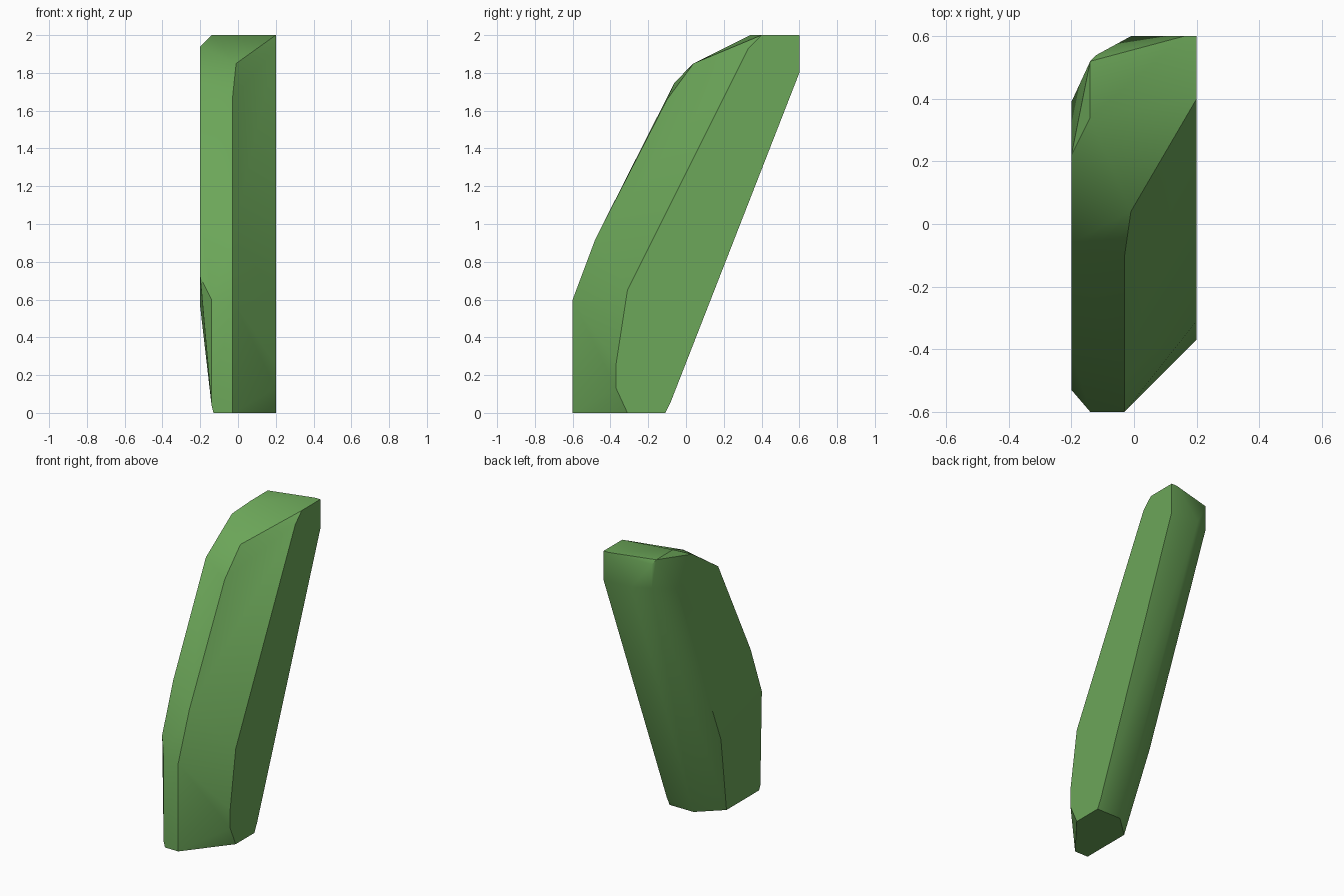
import bpy
import bmesh
import math

default_cube = bpy.data.objects.get("Cube")
if default_cube:
    bpy.data.objects.remove(default_cube, do_unlink=True)


def make_material(name, colour):
    material = bpy.data.materials.new(name)
    material.use_nodes = True
    material.diffuse_color = colour
    for node in material.node_tree.nodes:
        if node.type == "BSDF_PRINCIPLED":
            node.inputs["Base Color"].default_value = colour
    return material


def faceted_solid(name, sections, material):
    """Wrap a tight convex skin round outlines drawn at constant x."""
    mesh = bpy.data.meshes.new(name)
    solid = bpy.data.objects.new(name, mesh)
    bpy.context.collection.objects.link(solid)

    bm = bmesh.new()
    for x, outline in sections:
        for y, z in outline:
            bm.verts.new((x, y, z))
    bmesh.ops.convex_hull(bm, input=bm.verts[:], use_existing_faces=False)

    # Clear points left inside the skin, then merge flat triangles
    loose = [vert for vert in bm.verts if not vert.link_faces]
    bmesh.ops.delete(bm, geom=loose, context="VERTS")
    bmesh.ops.dissolve_limit(bm, angle_limit=math.radians(1.5),
                             verts=bm.verts[:], edges=bm.edges[:])
    bmesh.ops.recalc_face_normals(bm, faces=bm.faces[:])
    bm.to_mesh(mesh)
    bm.free()
    mesh.materials.append(material)
    return solid


# Flat cut side
flat_side = [(-.31, 0), (-.11, 0), (-.08, .06), (.6, 1.8), (.6, 2),
             (.4, 2), (.33, 1.93), (-.31, .65), (-.37, .26), (-.37, .13)]

# Ridges between the flat side and the outer side
front_ridge = [(-.6, 0), (-.6, .6), (-.48, .92), (-.1, 1.66)]
upper_ridge = [(.04, 1.85), (.6, 1.81)]
back_foot = [(-.11, 0)]
top_corner = [(.6, 2)]

# Chamfered edges of the outer side
back_shoulder = [(.54, 1.97), (.54, 1.81)]
foot_edge = [(-.6, 0), (-.25, 0)]
outer_chamfer = [(-.6, .04), (-.6, .6), (.34, 2), (.52, 2)]

# Outer side
outer_side = [(-.53, .72), (-.41, 1.05), (-.06, 1.75),
              (.22, 1.94), (.39, 1.77), (-.09, .56)]

sections = [(.2, flat_side), (.16, top_corner), (.02, back_foot),
            (-.01, upper_ridge), (-.03, front_ridge),
            (-.12, back_shoulder), (-.13, foot_edge),
            (-.14, outer_chamfer), (-.2, outer_side)]

leaf_green = make_material("leaf_green", (.15, .385, .1, 1))
crystal = faceted_solid("crystal_shard", sections, leaf_green)

# Soft facets with crisp main edges
bpy.ops.object.select_all(action="DESELECT")
crystal.select_set(True)
bpy.context.view_layer.objects.active = crystal
bpy.ops.object.shade_smooth_by_angle(angle=math.radians(30))
